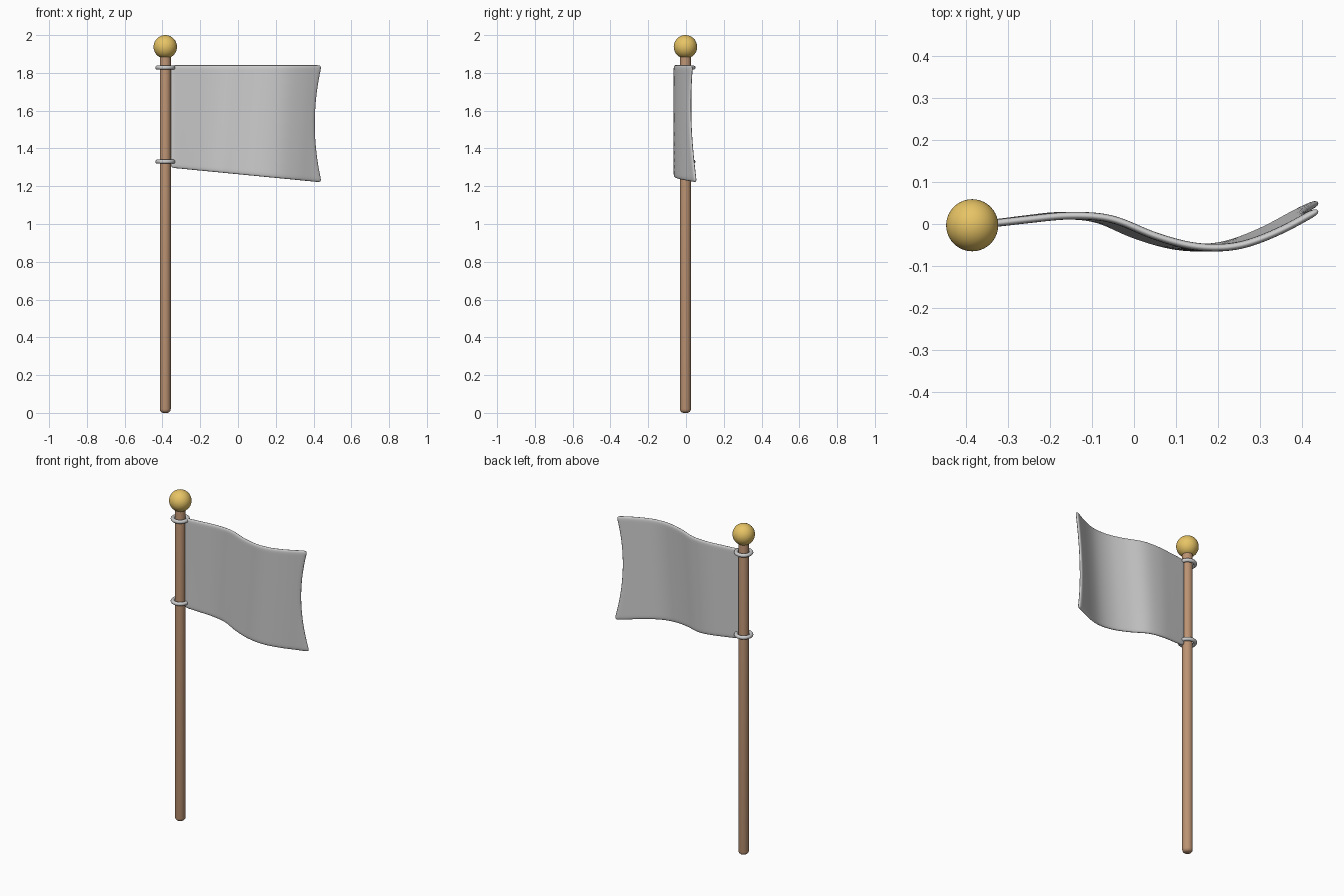
import bpy, bmesh, math

if "Cube" in bpy.data.objects:
    bpy.data.objects.remove(bpy.data.objects["Cube"])

PX, PY = -0.385, -0.003   # pole axis


def material(name, rgb):
    m = bpy.data.materials.new(name)
    m.diffuse_color = (*rgb, 1)
    m.use_nodes = True
    m.node_tree.nodes["Principled BSDF"].inputs["Base Color"].default_value = m.diffuse_color
    return m


def finish(name, mat=None):
    ob = bpy.context.object
    ob.name = name
    if mat:
        ob.data.materials.append(mat)
    bpy.ops.object.shade_smooth()
    return ob


wood = material("wood", (0.50, 0.29, 0.17))
gold = material("gold", (0.80, 0.55, 0.13))

# Pole with rounded ends
bpy.ops.mesh.primitive_cylinder_add(vertices=32, radius=0.029, depth=1.92,
                                    location=(PX, PY, 0.96))
pole = finish("pole", wood)
bev = pole.modifiers.new("round_ends", 'BEVEL')
bev.width = 0.02
bev.segments = 5
bev.limit_method = 'ANGLE'
bev.angle_limit = math.radians(40)

# Ball finial
bpy.ops.mesh.primitive_uv_sphere_add(segments=40, ring_count=24, radius=0.062,
                                     location=(PX, PY, 1.938))
finish("finial", gold)

# Two rings holding the flag
for name, z in (("upper_ring", 1.828), ("lower_ring", 1.33)):
    bpy.ops.mesh.primitive_torus_add(major_radius=0.042, minor_radius=0.011,
                                     major_segments=40, minor_segments=14,
                                     location=(PX, PY, z))
    finish(name)

# Flag wave: y samples every 0.1 starting at x = -0.45, joined smoothly
WAVE = [-0.006, 0.0, 0.011, 0.020, 0.012, -0.028, -0.054, -0.052, -0.016, 0.037, 0.075, 0.09]


def wave(x):
    s = (x + 0.45) / 0.1
    i = min(max(int(s), 1), len(WAVE) - 3)
    t = s - i
    a, b, c, d = WAVE[i - 1:i + 3]
    return 0.5 * (2 * b + (c - a) * t + (2 * a - 5 * b + 4 * c - d) * t * t
                  + (3 * b - a - 3 * c + d) * t ** 3)


# Flag cloth: waving sheet with drooping lower edge and concave free edge
NU, NV = 26, 18
bm = bmesh.new()
grid = []
for i in range(NU + 1):
    u = i / NU
    col = []
    for j in range(NV + 1):
        v = j / NV                       # 0 top, 1 bottom
        end = 0.444 - 0.037 * (1 - (2 * v - 1) ** 2)
        x = -0.357 + (end + 0.357) * u
        y = wave(x + 0.045 * v * min(1, 2.5 * u))
        top, bottom = 1.842, 1.297 - 0.078 * u
        col.append(bm.verts.new((x, y, top + (bottom - top) * v)))
    grid.append(col)
for i in range(NU):
    for j in range(NV):
        bm.faces.new((grid[i][j], grid[i][j + 1], grid[i + 1][j + 1], grid[i + 1][j]))
bm.normal_update()
me = bpy.data.meshes.new("flag")
bm.to_mesh(me)
bm.free()
flag = bpy.data.objects.new("flag", me)
bpy.context.collection.objects.link(flag)
me.shade_smooth()
sol = flag.modifiers.new("thickness", 'SOLIDIFY')
sol.thickness = 0.018
sol.offset = 0
sub = flag.modifiers.new("soft_edges", 'SUBSURF')
sub.levels = sub.render_levels = 2
